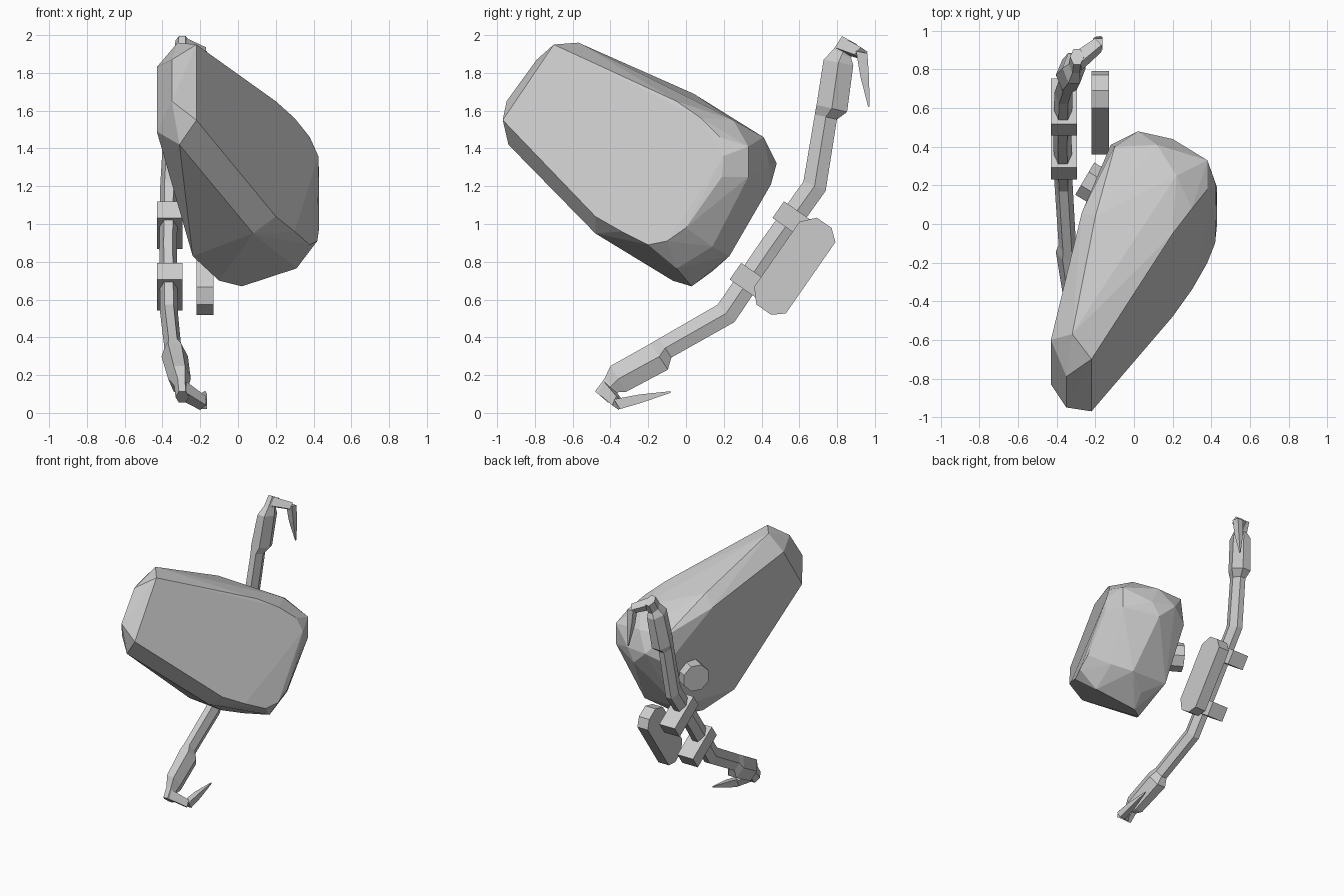
import bpy, bmesh, math
from mathutils import Vector

if "Cube" in bpy.data.objects:
    bpy.data.objects.remove(bpy.data.objects["Cube"])


def P(x, u, v):
    """Bow frame: u runs along the bow, v towards its convex side, x sideways."""
    return Vector((x, 0.43 + 0.571 * u + 0.821 * v, 0.875 + 0.821 * u - 0.571 * v))


def finish(name, bm):
    bmesh.ops.recalc_face_normals(bm, faces=bm.faces)
    me = bpy.data.meshes.new(name)
    bm.to_mesh(me)
    bm.free()
    ob = bpy.data.objects.new(name, me)
    bpy.context.collection.objects.link(ob)
    return ob


def loft(name, rings):
    bm = bmesh.new()
    rv = [[bm.verts.new(p) for p in r] for r in rings]
    n = len(rv[0])
    for a, b in zip(rv, rv[1:]):
        for i in range(n):
            j = (i + 1) % n
            bm.faces.new((a[i], a[j], b[j], b[i]))
    bm.faces.new(rv[0])
    bm.faces.new(rv[-1])
    return finish(name, bm)


def prism(name, uv, x0, x1):
    return loft(name, [[P(x, u, v) for u, v in uv] for x in (x0, x1)])


# Tapered pod: chamfered narrow front end, rounded wide rear end
front_end = [(-.22, -.70, 1.95), (-.22, -.97, 1.55), (-.32, -.57, 1.96), (-.31, -.94, 1.42),
             (-.43, -.60, 1.83), (-.43, -.83, 1.49), (-.35, -.79, 1.87), (-.35, -.95, 1.65)]
right_rim = [(.20, -.05, 1.65), (.30, .08, 1.56), (.38, .18, 1.46), (.425, .20, 1.36),
             (.43, .19, 1.25), (.43, .0, .98), (.42, -.10, .91), (.38, -.20, .89),
             (.30, -.34, .96), (.20, -.48, 1.04)]
rear_rim = [(.22, .25, 1.55), (.38, .33, 1.41), (.38, .33, 1.25), (.33, .14, .88), (.31, -.05, .765),
            (.08, -.48, .95), (-.24, -.26, .83)]
rear_end = [(-.20, .04, 1.69), (-.27, .06, 1.60), (.12, .41, 1.46), (.02, .48, 1.32),
            (.20, .44, 1.31), (.14, .45, 1.21), (-.10, .40, 1.46), (-.12, .41, 1.25),
            (.20, .23, .83), (-.10, .23, .84), (.05, .14, .75), (.02, .03, .67), (-.10, -.07, .70)]
bm = bmesh.new()
for p in front_end + right_rim + rear_rim + rear_end:
    bm.verts.new(p)
res = bmesh.ops.convex_hull(bm, input=bm.verts)
junk = [g for g in set(res["geom_interior"] + res["geom_unused"]) if isinstance(g, bmesh.types.BMVert)]
bmesh.ops.delete(bm, geom=junk, context='VERTS')
bmesh.ops.dissolve_limit(bm, angle_limit=math.radians(3), verts=bm.verts, edges=bm.edges)
finish("pod", bm)

# Octagonal knob on the pod's left rear wall
axis = Vector((-.85, .5, 0)).normalized()
side = Vector((-axis.y, axis.x, 0))
rings = []
for c in (Vector((-.08, .13, 1.11)), Vector((-.255, .235, 1.11))):
    rings.append([c + .105 * (math.cos(a) * side + math.sin(a) * Vector((0, 0, 1)))
                  for a in (math.pi / 8 + k * math.pi / 4 for k in range(8))])
loft("pod_knob", rings)

# Bow limb: half profile (u, v, x, half depth, half width), mirrored along u
half = [(.41, .02, -.365, .064, .047), (.745, -.14, -.345, .06, .045),
        (.80, -.14, -.335, .083, .07), (1.02, -.25, -.31, .08, .06),
        (1.07, -.26, -.30, .052, .038), (1.15, -.268, -.295, .046, .036)]
path = [(-u, v, x, d, w) for u, v, x, d, w in reversed(half)] + [(0, .015, -.37, .062, .047)] + half
rings = []
for i, (u, v, x, d, w) in enumerate(path):
    a, b = path[max(i - 1, 0)], path[min(i + 1, len(path) - 1)]
    t = Vector((b[0] - a[0], b[1] - a[1])).normalized()
    ring = []
    for k in range(6):
        s = math.sin(k * math.pi / 3) * d / .866
        ring.append(P(x + w * math.cos(k * math.pi / 3), u - t.y * s, v + t.x * s))
    rings.append(ring)
loft("bow_limb", rings)

for s, tag in ((1, "upper"), (-1, "lower")):
    # Hooked claw: finger block and pointed spike
    def ring(x, u, v, du, dv, dx):
        return [P(x + i * dx, s * (u + j * du), v + j * dv)
                for i, j in ((-1, -1), (1, -1), (1, 1), (-1, 1))]
    def bar(x, u, v, du, dv, dx, dw):
        # quad ring slanted in plan so the finger keeps its thickness
        return [P(x + i * dx, s * (u + j * du), v + j * .004 - i * dw)
                for i, j in ((-1, -1), (1, -1), (1, 1), (-1, 1))]
    loft(tag + "_claw", [bar(-.29, 1.11, -.27, .034, 0, .018, .03),
                         bar(-.185, 1.128, -.18, .026, 0, .016, .022)])
    loft(tag + "_spike", [ring(-.187, 1.135, -.18, .012, .028, .024),
                          ring(-.183, 1.04, -.095, .014, .018, .02),
                          ring(-.175, .92, .016, .003, .003, .003)])
    # Clamp block around the limb
    u0, u1 = s * .145, s * .252
    prism(tag + "_clamp", [(u0, -.067), (u1, -.067), (u1, .22), (u0, .22)], -.43, -.295)

# Chamfered side pad next to the clamps
edge = [(.21, .062), (.28, .125), (.28, .22), (.23, .28)]
prism("side_pad", edge + [(-u, v) for u, v in reversed(edge)], -.22, -.13)
